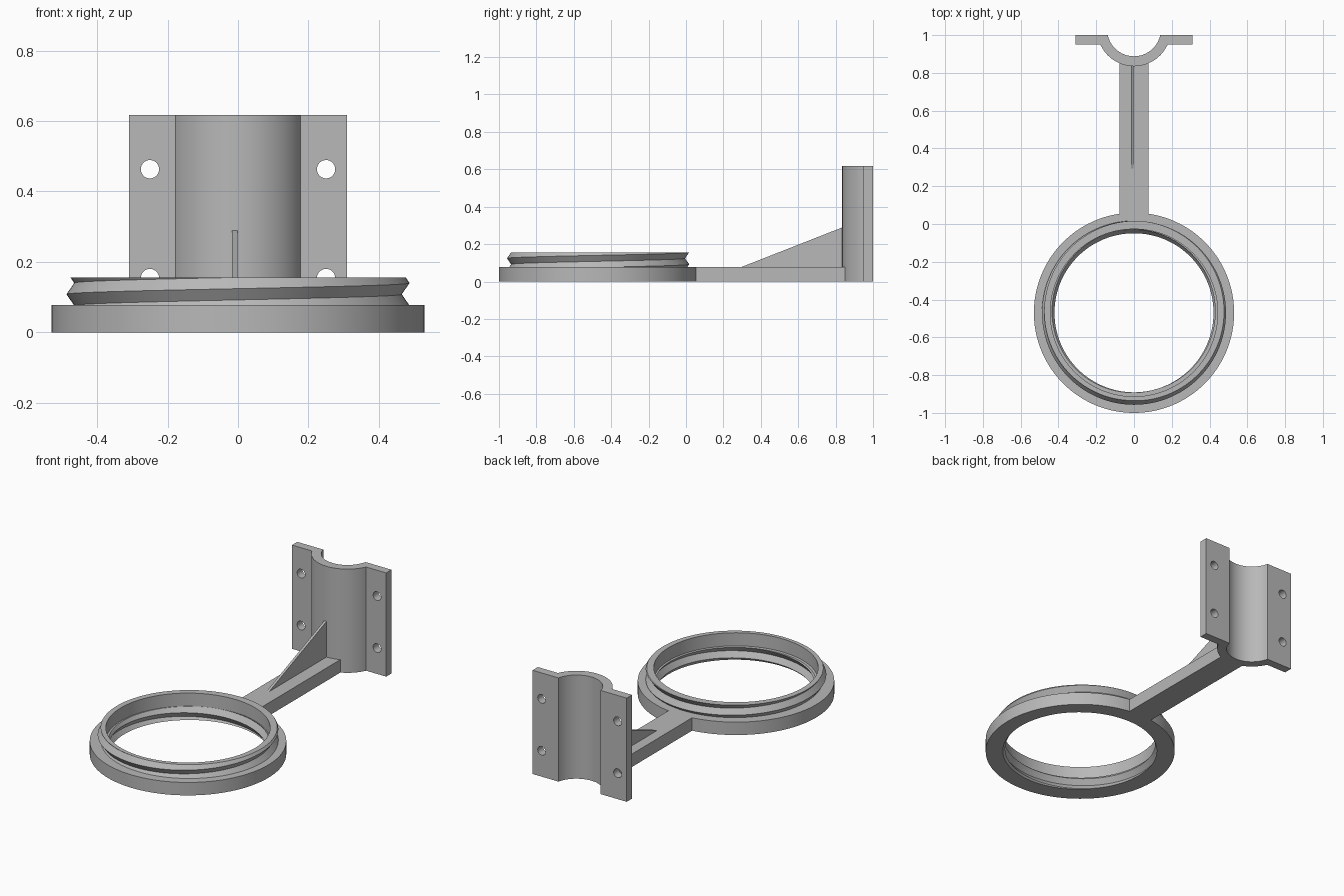
import bpy, bmesh, math
from mathutils import Matrix

if "Cube" in bpy.data.objects:
    bpy.data.objects.remove(bpy.data.objects["Cube"], do_unlink=True)

grey = bpy.data.materials.new("plain grey")
grey.use_nodes = True
GREY = (0.48, 0.48, 0.48, 1)
grey.diffuse_color = GREY
grey.node_tree.nodes["Principled BSDF"].inputs["Base Color"].default_value = GREY


def finish(name, bm):
    bmesh.ops.remove_doubles(bm, verts=bm.verts, dist=1e-5)
    bmesh.ops.dissolve_degenerate(bm, edges=bm.edges, dist=1e-5)
    bmesh.ops.recalc_face_normals(bm, faces=bm.faces)
    mesh = bpy.data.meshes.new(name)
    bm.to_mesh(mesh)
    bm.free()
    mesh.materials.append(grey)
    obj = bpy.data.objects.new(name, mesh)
    bpy.context.collection.objects.link(obj)
    return obj


def smooth(obj):
    bpy.ops.object.select_all(action="DESELECT")
    obj.select_set(True)
    bpy.context.view_layer.objects.active = obj
    bpy.ops.object.shade_smooth_by_angle(angle=math.radians(30))


def prism(name, outline, offset):
    """Extrude a closed 3D outline along an offset vector."""
    bm = bmesh.new()
    face = bm.faces.new([bm.verts.new(p) for p in outline])
    ext = bmesh.ops.extrude_face_region(bm, geom=[face])
    moved = [g for g in ext["geom"] if isinstance(g, bmesh.types.BMVert)]
    bmesh.ops.translate(bm, verts=moved, vec=offset)
    return finish(name, bm)


# Threaded ring: cross-section swept around, with helical V threads
PITCH, FLANGE, TOP, RING_Y = 0.064, 0.077, 0.155, -0.47


def thread(turn, crest_z, crest_r, root_r, low, high):
    heights = [crest_z + PITCH * (turn + j / 2) for j in range(-8, 9)]
    points = []
    for z in [low] + heights + [high]:
        z = min(max(z, low), high)
        t = (z - crest_z) / PITCH - turn
        f = abs(2 * (t - round(t)))
        points.append((crest_r + (root_r - crest_r) * f, z))
    return points


def ring_section(turn):
    outer = thread(turn, 0.076, 0.487, 0.465, FLANGE, TOP)
    inner = thread(turn, 0.026, 0.421, 0.443, 0, FLANGE)
    return [(0.53, 0), (0.53, FLANGE)] + outer + [(0.443, TOP), (0.443, FLANGE)] + inner[::-1]


SEGMENTS = 144
bm = bmesh.new()
columns = []
for i in range(SEGMENTS + 1):
    a = math.tau * i / SEGMENTS
    columns.append([bm.verts.new((r * math.cos(a), RING_Y + r * math.sin(a), z))
                    for r, z in ring_section(i / SEGMENTS)])
for c, d in zip(columns, columns[1:]):
    for k in range(len(c)):
        n = (k + 1) % len(c)
        bm.faces.new((c[k], d[k], d[n], c[n]))
smooth(finish("threaded_ring", bm))

# Arm joining ring and clamp
W = 0.078
prism("arm", [(-W, 0.035, 0), (W, 0.035, 0), (W, 0.855, 0), (-W, 0.855, 0)], (0, 0, FLANGE))

# Thin triangular rib on the arm
prism("rib", [(-0.017, 0.295, FLANGE), (-0.017, 0.845, FLANGE), (-0.017, 0.845, 0.293)],
      (0.015, 0, 0))

# Half-pipe clamp with side flanges
HEIGHT, PIPE_Y = 0.617, 1.03


def arc(radius, y_end, steps=40):
    half = math.acos((PIPE_Y - y_end) / radius)
    angles = [half * (2 * i / steps - 1) for i in range(steps + 1)]
    return [(radius * math.sin(a), PIPE_Y - radius * math.cos(a), 0) for a in angles]


outline = [(-0.31, 1, 0), (-0.31, 0.95, 0)] + arc(0.195, 0.95)
outline += [(0.31, 0.95, 0), (0.31, 1, 0)] + arc(0.142, 1)[::-1]
clamp = prism("clamp", outline, (0, 0, HEIGHT))

# Bolt holes through the flanges
bm = bmesh.new()
for x in (-0.25, 0.25):
    for z in (0.154, 0.463):
        place = Matrix.Translation((x, 0.975, z)) @ Matrix.Rotation(math.pi / 2, 4, "X")
        bmesh.ops.create_cone(bm, cap_ends=True, segments=32, radius1=0.026,
                              radius2=0.026, depth=0.2, matrix=place)
cutter = finish("hole_cutter", bm)
cutter.hide_render = True
cut = clamp.modifiers.new("bolt holes", "BOOLEAN")
cut.operation = "DIFFERENCE"
cut.solver = "EXACT"
cut.object = cutter
bpy.context.view_layer.objects.active = clamp
bpy.ops.object.modifier_apply(modifier=cut.name)
bpy.data.objects.remove(cutter, do_unlink=True)
smooth(clamp)
